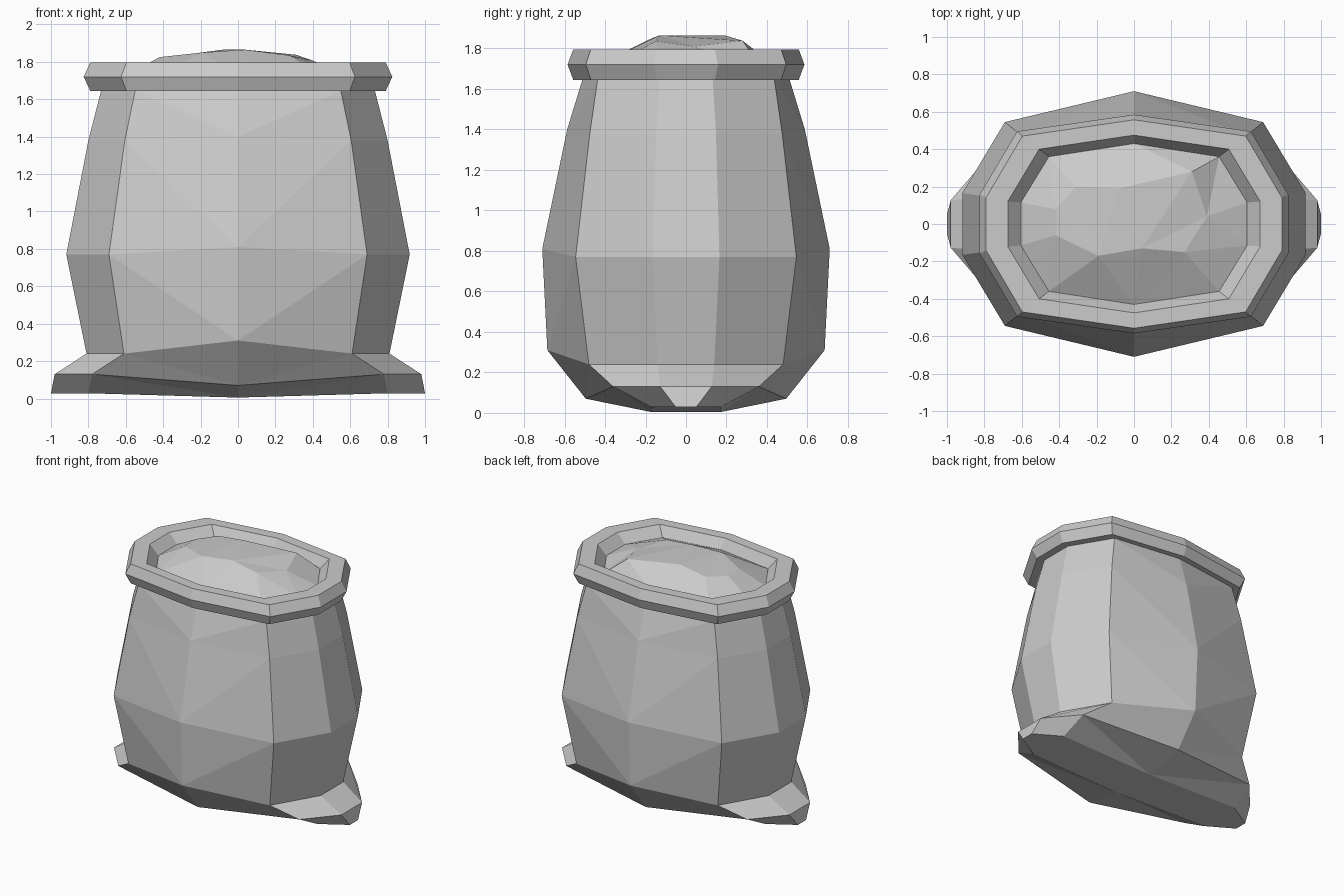
import bpy, bmesh
from mathutils import Vector
from mathutils.geometry import delaunay_2d_cdt

if "Cube" in bpy.data.objects:
    bpy.data.objects.remove(bpy.data.objects["Cube"])


def ring(mid, corner, side):
    """Ten-sided section: mid=(y,z), corner=(x,y,z), side=(x,y,z), mirrored in x and y."""
    (my, mz), (cx, cy, cz), (sx, sy, sz) = mid, corner, side
    return [(0, -my, mz), (cx, -cy, cz), (sx, -sy, sz), (sx, sy, sz), (cx, cy, cz),
            (0, my, mz), (-cx, cy, cz), (-sx, sy, sz), (-sx, -sy, sz), (-cx, -cy, cz)]


def add_object(name, verts, faces):
    mesh = bpy.data.meshes.new(name)
    mesh.from_pydata(verts, [], faces)
    mesh.update()
    bm = bmesh.new()
    bm.from_mesh(mesh)
    bmesh.ops.recalc_face_normals(bm, faces=bm.faces)
    bm.to_mesh(mesh)
    bm.free()
    ob = bpy.data.objects.new(name, mesh)
    bpy.context.collection.objects.link(ob)
    return ob


def loft(rings, creased=False, closed=False):
    """Join rings (bottom to top); creased splits the front and back panels into triangles."""
    verts = [v for r in rings for v in r]
    faces = []
    n = len(rings)
    for k in range(n if closed else n - 1):
        a, b = k * 10, ((k + 1) % n) * 10
        for i in range(10):
            j = (i + 1) % 10
            p, q, r, s = a + i, a + j, b + j, b + i
            if creased and i in (0, 5):
                faces += [(p, q, r), (p, r, s)]
            elif creased and i in (4, 9):
                faces += [(p, q, s), (q, r, s)]
            else:
                faces.append((p, q, r, s))
    return verts, faces


# Cloth body with flared bottom ears
body = [
    ring((0.175, 0.005), (0.80, 0.17, 0.028), (1.0, 0.05, 0.028)),
    ring((0.495, 0.07), (0.78, 0.36, 0.13), (0.98, 0.127, 0.13)),
    ring((0.685, 0.31), (0.61, 0.48, 0.24), (0.81, 0.14, 0.24)),
    ring((0.71, 0.81), (0.69, 0.545, 0.77), (0.918, 0.165, 0.77)),
    ring((0.587, 1.40), (0.605, 0.475, 1.38), (0.80, 0.148, 1.38)),
    ring((0.512, 1.645), (0.55, 0.437, 1.645), (0.732, 0.132, 1.645)),
]
verts, faces = loft(body, creased=True)
faces += [(5, 4, 1, 0), (4, 3, 2, 1), (0, 9, 6, 5), (9, 8, 7, 6)]
add_object("sack_body", verts, faces)

# Rolled rim
rim = [
    ring((0.43, 1.645), (0.455, 0.36, 1.645), (0.605, 0.115, 1.645)),
    ring((0.557, 1.645), (0.597, 0.47, 1.645), (0.79, 0.142, 1.645)),
    ring((0.585, 1.72), (0.625, 0.495, 1.72), (0.825, 0.158, 1.72)),
    ring((0.557, 1.796), (0.597, 0.47, 1.796), (0.79, 0.142, 1.796)),
    ring((0.475, 1.796), (0.507, 0.40, 1.796), (0.675, 0.12, 1.796)),
    ring((0.43, 1.72), (0.455, 0.36, 1.72), (0.605, 0.115, 1.72)),
]
add_object("rolled_rim", *loft(rim, closed=True))

# Lumpy mound of contents
mound = ring((0.43, 1.722), (0.455, 0.36, 1.722), (0.605, 0.115, 1.722)) + [
    (-0.42, -0.06, 1.825), (-0.19, -0.17, 1.85), (0.04, -0.13, 1.865),
    (0.27, -0.15, 1.835), (0.39, 0.04, 1.81), (0.31, 0.28, 1.838),
    (-0.08, 0.19, 1.865), (-0.31, 0.20, 1.835), (-0.42, 0.08, 1.825)]
tris = delaunay_2d_cdt([Vector(p[:2]) for p in mound], [], [list(range(10))], 1, 1e-5)
add_object("sack_contents", [mound[o[0]] for o in tris[3]], [tuple(f) for f in tris[2]])
